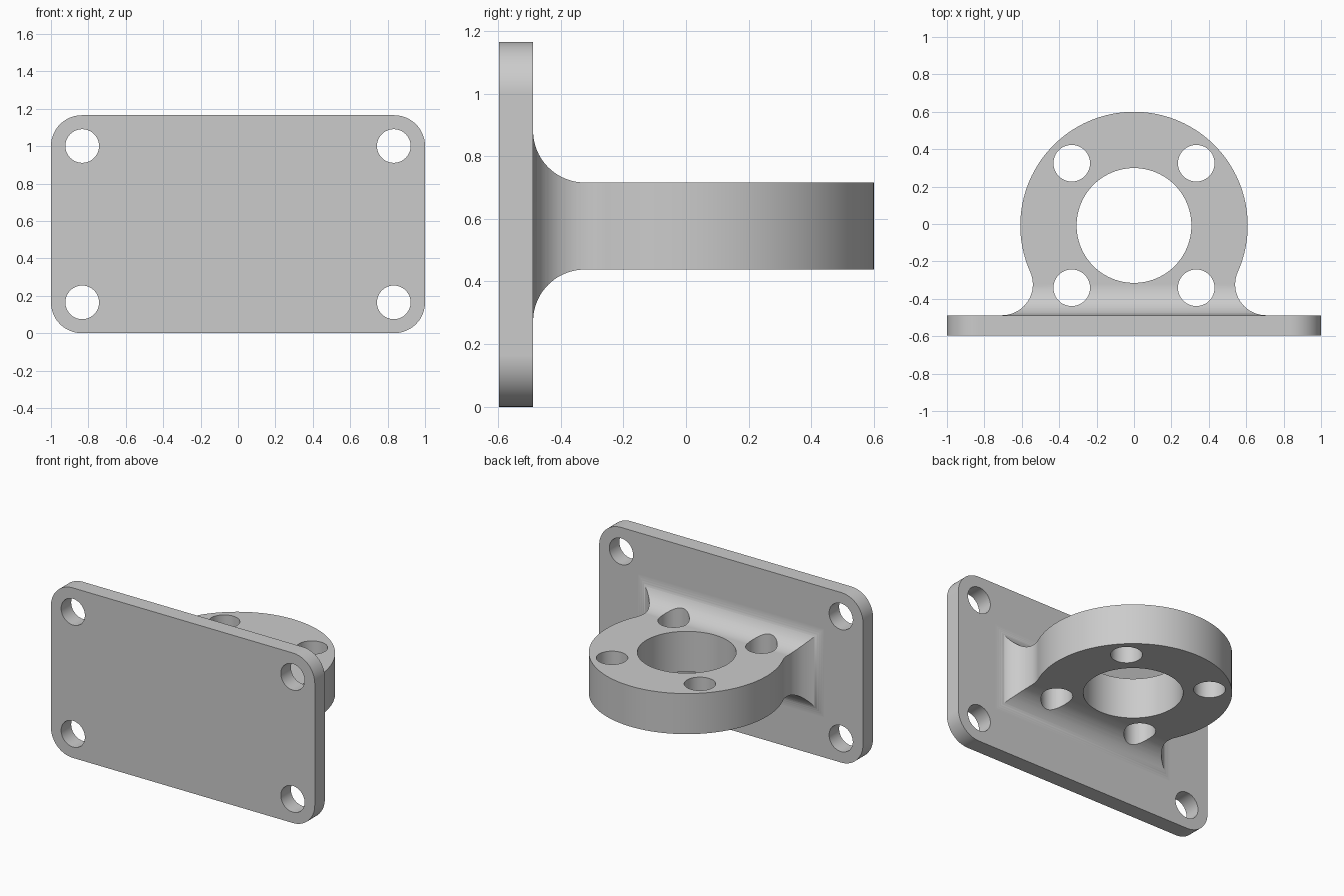
import bpy, bmesh
from math import sin, cos, pi, atan2, sqrt
from mathutils import Vector

if "Cube" in bpy.data.objects:
    bpy.data.objects.remove(bpy.data.objects["Cube"], do_unlink=True)

# Main dimensions
FRONT, BACK, HEIGHT = -0.597, -0.488, 1.165    # mounting plate
MID, HALF = 0.577, 0.139                       # flange height and half thickness
CY, R_OUT, R_BORE = -0.008, 0.608, 0.307       # flange ring
FILLET = 0.165

steel = bpy.data.materials.new("light grey")
steel.use_nodes = True
grey = (0.6, 0.6, 0.6, 1)
steel.diffuse_color = grey
steel.node_tree.nodes["Principled BSDF"].inputs["Base Color"].default_value = grey


def arc(cx, cy, r, a0, a1, n=20):
    return [(cx + r * cos(a0 + (a1 - a0) * i / n),
             cy + r * sin(a0 + (a1 - a0) * i / n)) for i in range(n + 1)]


def prism(name, points, axis, lo, hi):
    """Extrude a 2D outline along x (yz outline), y (xz) or z (xy)."""
    bm = bmesh.new()
    verts = []
    for p in points:
        co = list(p)
        co.insert("xyz".index(axis), lo)
        verts.append(bm.verts.new(co))
    cap = bm.faces.new(verts)
    step = Vector([hi - lo if a == axis else 0 for a in "xyz"])
    new = bmesh.ops.extrude_face_region(bm, geom=[cap])["geom"]
    bmesh.ops.translate(bm, vec=step,
                        verts=[g for g in new if isinstance(g, bmesh.types.BMVert)])
    bmesh.ops.recalc_face_normals(bm, faces=bm.faces)
    mesh = bpy.data.meshes.new(name)
    bm.to_mesh(mesh)
    bm.free()
    mesh.materials.append(steel)
    obj = bpy.data.objects.new(name, mesh)
    bpy.context.collection.objects.link(obj)
    return obj


def activate(obj):
    bpy.ops.object.select_all(action='DESELECT')
    obj.select_set(True)
    bpy.context.view_layer.objects.active = obj


def combine(obj, other, operation):
    mod = obj.modifiers.new("combine", 'BOOLEAN')
    mod.operation, mod.object, mod.solver = operation, other, 'EXACT'
    activate(obj)
    bpy.ops.object.modifier_apply(modifier=mod.name)
    bpy.data.objects.remove(other, do_unlink=True)


def drill(obj, u, v, r, axis, lo, hi, n=48):
    circle = arc(u, v, r, 0, 2 * pi, n)[:-1]
    combine(obj, prism("drill", circle, axis, lo, hi), 'DIFFERENCE')


# Mounting plate with rounded corners and four bolt holes
corner = 0.165
outline = []
for k, (sx, sz) in enumerate([(1, 1), (-1, 1), (-1, -1), (1, -1)]):
    outline += arc(sx * (1 - corner), HEIGHT / 2 + sz * (HEIGHT / 2 - corner),
                   corner, k * pi / 2, (k + 1) * pi / 2)
plate = prism("mounting_plate", outline, 'y', FRONT, BACK)
for sx in (-1, 1):
    for sz in (-1, 1):
        drill(plate, sx * 0.833, HEIGHT / 2 + sz * 0.418, 0.09, 'y', -0.8, -0.3)

# Flange seen from above: ring blending into the plate by tangent fillets
fy = BACK + FILLET
fx = sqrt((R_OUT + FILLET) ** 2 - (fy - CY) ** 2)
touch = atan2(fy - CY, fx)
root = BACK - 0.03
right = arc(fx, fy, FILLET, 1.5 * pi, pi + touch)
left = [(-x, y) for x, y in reversed(right)]
ring = arc(0, CY, R_OUT, touch, pi - touch, 96)
flange = prism("bearing_flange", [(fx, root)] + right + ring[1:-1] + left + [(-fx, root)],
               'z', MID - 0.5, MID + 0.5)

# Flange seen from the side: flat slab flaring up and down at the plate
top = arc(fy, MID + HALF + FILLET, FILLET, pi, 1.5 * pi)
bottom = [(y, 2 * MID - z) for y, z in reversed(top)]
side = [(root, top[0][1])] + top + [(0.8, MID + HALF), (0.8, MID - HALF)] \
    + bottom + [(root, bottom[-1][1])]
combine(flange, prism("side_shape", side, 'x', -1, 1), 'INTERSECT')

# Central bore and four vertical bolt holes
drill(flange, 0, CY, R_BORE, 'z', -0.2, 1.4, 96)
for sx in (-1, 1):
    for sy in (-1, 1):
        drill(flange, sx * 0.333, CY + sy * 0.333, 0.098, 'z', -0.2, 1.4)

# Join into one casting and smooth the curved faces
combine(plate, flange, 'UNION')
plate.name = "flange_bracket"
activate(plate)
bpy.ops.object.shade_smooth_by_angle(angle=0.5)
weighted = plate.modifiers.new("weighted normals", 'WEIGHTED_NORMAL')
weighted.keep_sharp = True
